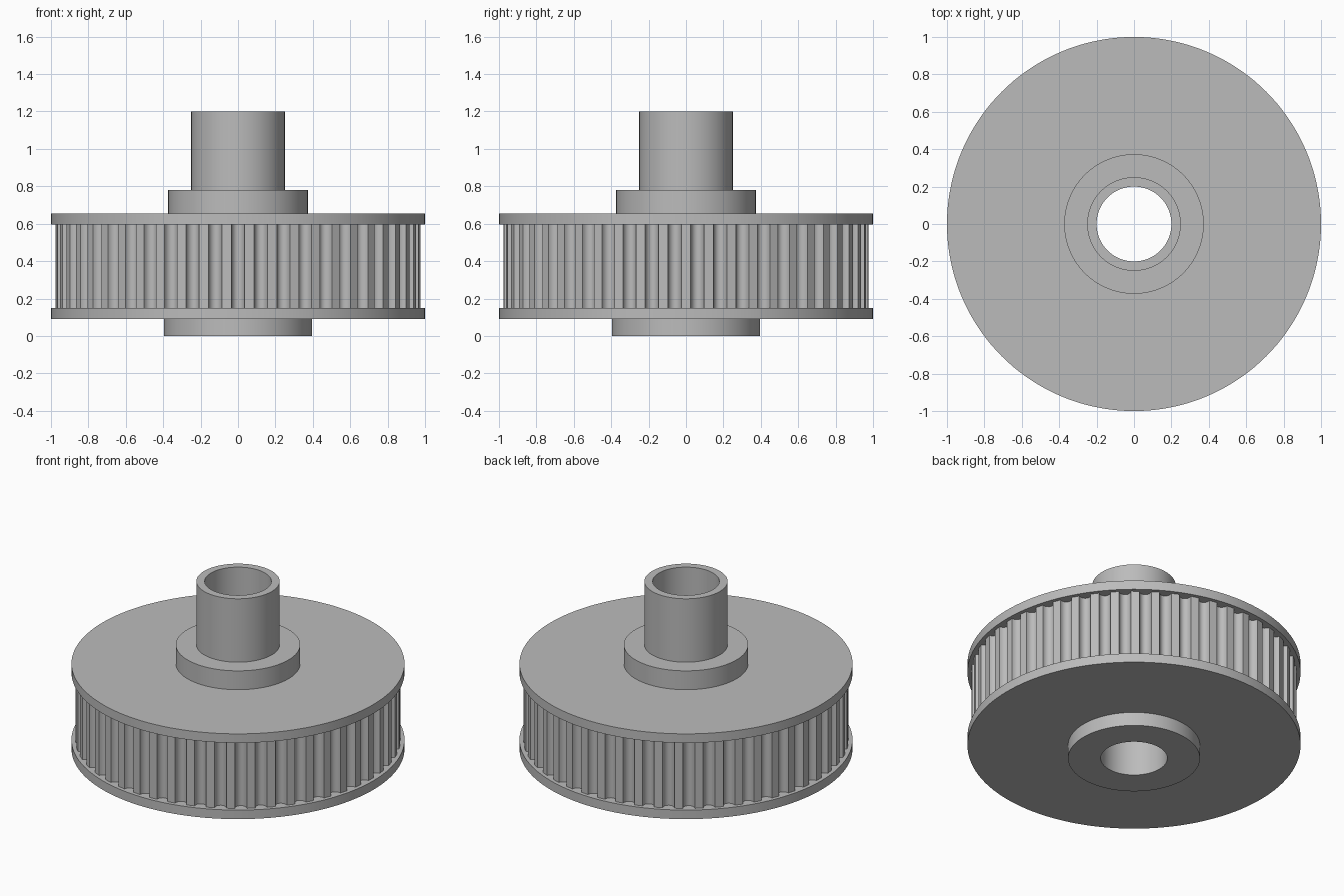
import bpy
import bmesh
from math import sin, cos, pi, radians

if "Cube" in bpy.data.objects:
    bpy.data.objects.remove(bpy.data.objects["Cube"], do_unlink=True)

STEPS = 144
TEETH = 50
BORE, TUBE, COLLAR, HUB, RIM = 0.2, 0.25, 0.373, 0.396, 1.0
LAND, ROOT = 0.976, 0.93
Z_HUB, Z_LOW, Z_HIGH, Z_RIM, Z_COLLAR, Z_TOP = 0.09, 0.15, 0.595, 0.655, 0.78, 1.2

grey = bpy.data.materials.new("metal grey")
grey.use_nodes = True
colour = (0.5, 0.5, 0.5, 1)
grey.diffuse_color = colour
grey.node_tree.nodes["Principled BSDF"].inputs["Base Color"].default_value = colour


def finish(name, bm, angle):
    mesh = bpy.data.meshes.new(name)
    bm.to_mesh(mesh)
    bm.free()
    mesh.materials.append(grey)
    obj = bpy.data.objects.new(name, mesh)
    bpy.context.collection.objects.link(obj)
    bpy.ops.object.select_all(action='DESELECT')
    obj.select_set(True)
    bpy.context.view_layer.objects.active = obj
    bpy.ops.object.shade_smooth_by_angle(angle=radians(angle))


def strip(bm, lower, upper):
    """Join two closed rings of vertices with outward faces."""
    for i in range(len(lower)):
        j = (i + 1) % len(lower)
        bm.faces.new((lower[i], lower[j], upper[j], upper[i]))


def lathe(name, profile):
    bm = bmesh.new()
    rings = [[bm.verts.new((r * cos(2 * pi * i / STEPS), r * sin(2 * pi * i / STEPS), z))
              for i in range(STEPS)] for r, z in profile]
    for a, b in zip(rings, rings[1:]):
        strip(bm, a, b)
    finish(name, bm, 30)


# Lower hub and flange
lathe("lower_hub_and_flange", [(BORE, 0), (HUB, 0), (HUB, Z_HUB), (RIM, Z_HUB),
                               (RIM, Z_LOW), (ROOT, Z_LOW)])

# Upper flange, stepped collar, tube and through bore
lathe("upper_flange_and_tube", [(ROOT, Z_HIGH), (RIM, Z_HIGH), (RIM, Z_RIM), (COLLAR, Z_RIM),
                                (COLLAR, Z_COLLAR), (TUBE, Z_COLLAR), (TUBE, Z_TOP),
                                (BORE, Z_TOP), (BORE, 0)])

# Toothed drum: rounded grooves between narrow lands
bm = bmesh.new()
lower, upper = [], []
half = 0.036
for tooth in range(TEETH):
    middle = -pi / 2 + 2 * pi * tooth / TEETH
    for k in range(9):
        t = pi * k / 8
        a = middle - half * cos(t) / LAND
        r = LAND - 0.04 * sin(t)
        lower.append(bm.verts.new((r * cos(a), r * sin(a), Z_LOW)))
        upper.append(bm.verts.new((r * cos(a), r * sin(a), Z_HIGH)))
strip(bm, lower, upper)
finish("toothed_drum", bm, 40)
